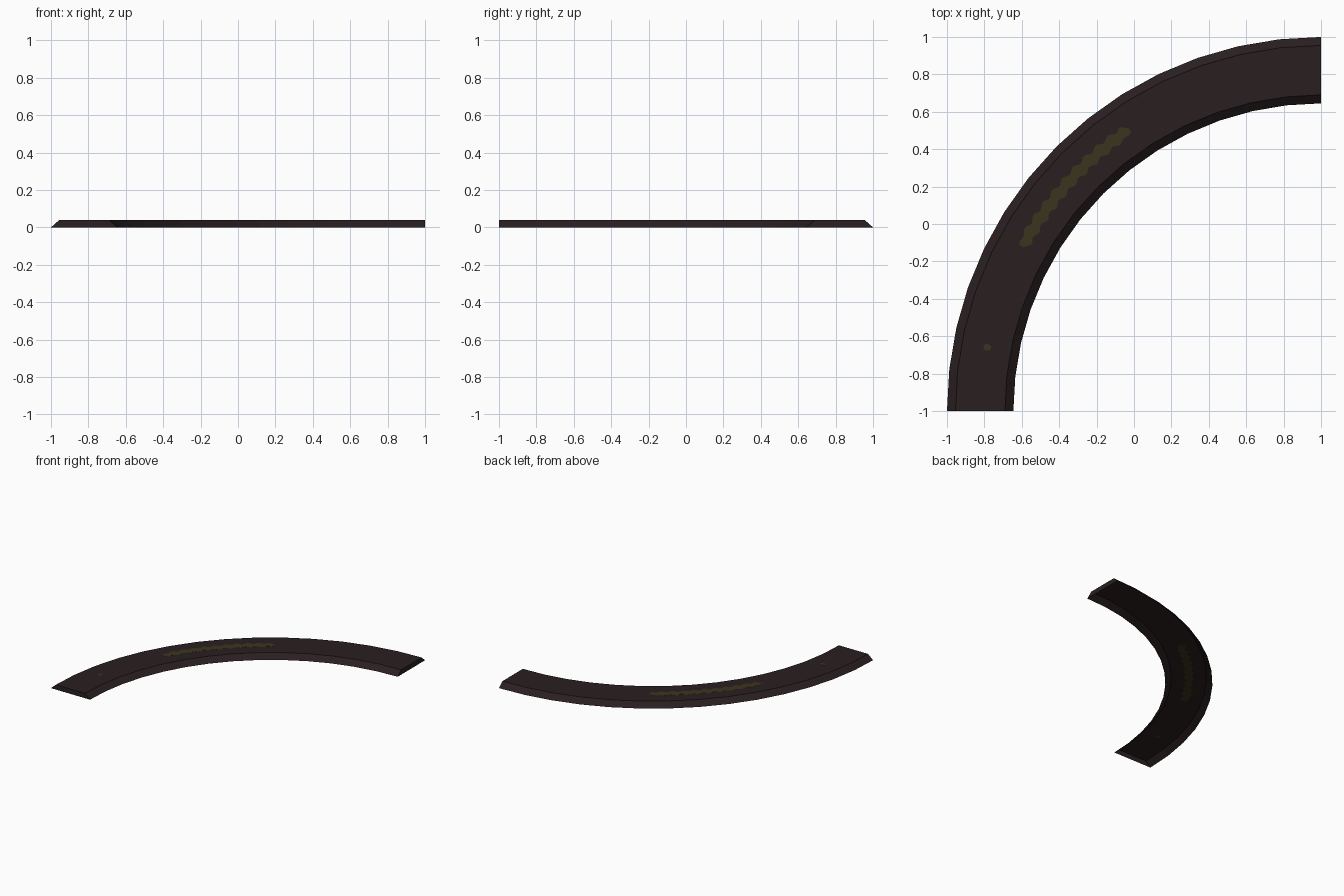
import bpy, bmesh, math

if "Cube" in bpy.data.objects:
    bpy.data.objects.remove(bpy.data.objects["Cube"])

SEG = 14                      # flat segments along the quarter turn
CX, CY = 1.0, -1.0            # centre of the bend


def material(name, rgb):
    m = bpy.data.materials.new(name)
    m.diffuse_color = (*rgb, 1)
    m.use_nodes = True
    m.node_tree.nodes["Principled BSDF"].inputs["Base Color"].default_value = m.diffuse_color
    return m


brown = material("dark brown", (0.023, 0.0135, 0.0145))
seam = material("seam black", (0.011, 0.007, 0.007))
moss = material("moss olive", (0.043, 0.034, 0.013))


def polar(r, a, z):
    """Point at radius r; angle a runs from the -x end (0) to the +y end (90 deg)."""
    return (CX - r * math.cos(a), CY + r * math.sin(a), z)


def finish(name, bm, mats):
    me = bpy.data.meshes.new(name)
    bm.to_mesh(me)
    bm.free()
    for m in mats:
        me.materials.append(m)
    ob = bpy.data.objects.new(name, me)
    bpy.context.collection.objects.link(ob)
    return ob


# Curved slab: bevelled cross-section swept through 90 degrees, open underneath
profile = [(1.645, 0), (1.690, 0.04), (1.693, 0.04), (1.952, 0.04),
           (1.955, 0.04), (2.0, 0)]
seam_strips = {1, 3}          # thin lines along the top edges
bm = bmesh.new()
rings = [[bm.verts.new(polar(r, math.pi / 2 * i / SEG, z)) for r, z in profile]
         for i in range(SEG + 1)]
for a, b in zip(rings, rings[1:]):
    for j in range(len(profile) - 1):
        f = bm.faces.new((a[j], b[j], b[j + 1], a[j + 1]))
        f.material_index = 1 if j in seam_strips else 0
# End caps
bm.faces.new(rings[0])
bm.faces.new(rings[-1][::-1])
bmesh.ops.recalc_face_normals(bm, faces=bm.faces)
bm.normal_update()
if sum(f.normal.z * f.calc_area() for f in bm.faces) < 0:
    bmesh.ops.reverse_faces(bm, faces=bm.faces)
finish("curved_slab", bm, [brown, seam])


def plate(name, outline, z0, z1):
    """Thin plate from rows across the strip (inner r, outer r, angle)."""
    bm = bmesh.new()
    rows = [[bm.verts.new(polar(r, a, z)) for r, z in
             ((r0, z0), (r1, z0), (r1, z1), (r0, z1))] for r0, r1, a in outline]
    for a, b in zip(rows, rows[1:]):
        for j in range(4):
            k = (j + 1) % 4
            bm.faces.new((a[j], a[k], b[k], b[j]))
    bm.faces.new(rows[0])
    bm.faces.new(rows[-1])
    bmesh.ops.recalc_face_normals(bm, faces=bm.faces)
    finish(name, bm, [moss])


# Ragged mossy streak and one small spot, showing through on both sides of the top
streak = []
STEPS = 60
for i in range(STEPS + 1):
    t = i / STEPS
    a = math.radians(28.8 + 27 * t)
    end = min(1, 0.35 + 14 * min(t, 1 - t))
    w = (0.031 + 0.006 * math.sin(t * 66)) * end
    mid = 1.822 + 0.007 * math.sin(t * 66 + 1.5)
    streak.append((mid - w, mid + w, a))
spot = []
for i in range(9):
    u = -0.96 + 1.92 * i / 8
    h = 0.021 * math.sqrt(1 - u * u)
    spot.append((1.817 - h, 1.817 + h, math.radians(10.8) + u * 0.018 / 1.817))
plate("moss_streak", streak, 0.0394, 0.0406)
plate("moss_spot", spot, 0.0394, 0.0406)
